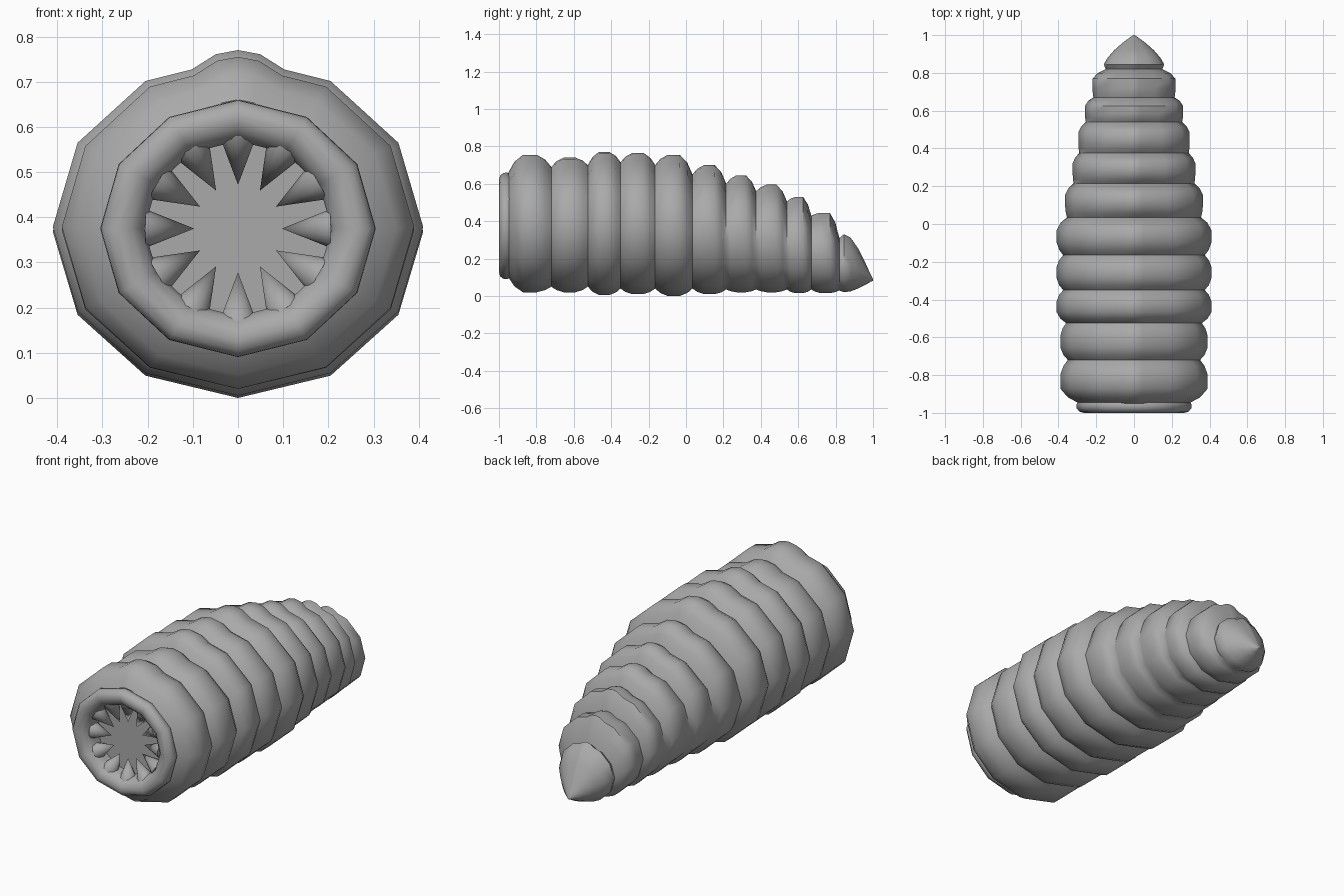
import bpy, bmesh, math
from mathutils import Matrix, Vector

cube = bpy.data.objects.get("Cube")
if cube:
    bpy.data.objects.remove(cube, do_unlink=True)

# One grey for the whole creature
grey = bpy.data.materials.new("skin_grey")
grey.use_nodes = True
grey.diffuse_color = (0.4, 0.4, 0.4, 1)
grey.node_tree.nodes["Principled BSDF"].inputs["Base Color"].default_value = (0.4, 0.4, 0.4, 1)


def finish(bm, name, angle):
    bmesh.ops.recalc_face_normals(bm, faces=bm.faces)
    mesh = bpy.data.meshes.new(name)
    bm.to_mesh(mesh)
    bm.free()
    mesh.materials.append(grey)
    obj = bpy.data.objects.new(name, mesh)
    bpy.context.collection.objects.link(obj)
    bpy.ops.object.select_all(action="DESELECT")
    obj.select_set(True)
    bpy.context.view_layer.objects.active = obj
    bpy.ops.object.shade_smooth_by_angle(angle=math.radians(angle))
    return obj


def loft(rings, name, angle, cap_first=False, cap_last=False):
    bm = bmesh.new()
    loops = [[bm.verts.new(p) for p in ring] for ring in rings]
    for a, b in zip(loops, loops[1:]):
        for i in range(len(a)):
            j = (i + 1) % len(a)
            bm.faces.new((a[i], a[j], b[j], b[i]))
    if cap_first:
        bm.faces.new(loops[0])
    if cap_last:
        bm.faces.new(loops[-1])
    return finish(bm, name, angle)


# Cross-section: twelve sides with a raised ridge along the back
half = [(math.sin(math.radians(a)), math.cos(math.radians(a))) for a in range(30, 180, 30)]
RIGHT = [(0.12, 1.025), (0.25, 0.935)] + half
SECTION = [(0, 1.05)] + RIGHT + [(0, -1)] + [(-x, z) for x, z in reversed(RIGHT)]


def body_ring(y, width, top, bottom):
    h = (top - bottom) / 2.05
    return [(x * width, y, bottom + h + z * h) for x, z in SECTION]


# Creases between segments: y, half width, top, bottom
creases = [
    (-0.95, 0.29, 0.66, 0.10), (-0.72, 0.35, 0.69, 0.05), (-0.525, 0.36, 0.70, 0.05),
    (-0.35, 0.375, 0.715, 0.04), (-0.165, 0.375, 0.70, 0.04), (0.035, 0.355, 0.65, 0.04),
    (0.215, 0.32, 0.60, 0.035), (0.375, 0.29, 0.56, 0.035), (0.54, 0.255, 0.505, 0.035),
    (0.67, 0.215, 0.43, 0.035), (0.82, 0.15, 0.31, 0.03),
]
# Fullest part of each segment: half width, top, bottom
bulges = [
    (0.39, 0.755, 0.02), (0.39, 0.74, 0.02), (0.41, 0.77, 0.005), (0.41, 0.765, 0.01),
    (0.41, 0.755, 0.0), (0.365, 0.70, 0.01), (0.325, 0.645, 0.02), (0.295, 0.595, 0.02),
    (0.26, 0.53, 0.015), (0.22, 0.445, 0.015),
]
STEPS = [(0, 0), (0.14, 0.6), (0.34, 1), (0.66, 1), (0.86, 0.6)]

rings = []
for start, end, full in zip(creases, creases[1:], bulges):
    for t, f in STEPS:
        edge = start if t < 0.5 else end
        size = [e + (b - e) * f for e, b in zip(edge[1:], full)]
        rings.append(body_ring(start[0] + (end[0] - start[0]) * t, *size))
rings.append(body_ring(*creases[-1]))

# Pointed tail
for tail in [(0.845, 0.16, 0.33, 0.02), (0.88, 0.14, 0.312, 0.025), (0.92, 0.105, 0.255, 0.04),
             (0.96, 0.06, 0.175, 0.06), (0.985, 0.025, 0.12, 0.075), (1.0, 0.004, 0.09, 0.082)]:
    rings.append(body_ring(*tail))
loft(rings, "segmented_body", 50, cap_last=True)

# Rounded mouth lip, running into the throat wall
MOUTH = Vector((0, 0, 0.375))
RX, RZ = 0.305, 0.285
TURNS = [math.radians(30 * i) for i in range(12)]


def mouth_ring(scale, y):
    return [(RX * scale * math.sin(a), y, MOUTH.z + RZ * scale * math.cos(a)) for a in TURNS]


lip = [(0.95, -0.93), (1.0, -0.955), (0.995, -0.975), (0.95, -0.993), (0.87, -1.0),
       (0.78, -0.992), (0.71, -0.972), (0.68, -0.945), (0.68, -0.9)]
loft([mouth_ring(*p) for p in lip], "mouth_lip", 50)

# Flat back of the throat
bm = bmesh.new()
bm.faces.new([bm.verts.new(p) for p in mouth_ring(0.7, -0.9)])
finish(bm, "throat", 30)

# Ring of teeth pointing to the middle of the mouth
bm = bmesh.new()
for a in TURNS:
    out = Vector((math.sin(a), 0, math.cos(a)))
    base, tip = 0.205, 0.097
    mid = MOUTH + out * (base + tip) / 2 + Vector((0, -0.935, 0))
    turn = (-out).to_track_quat("Z", "Y").to_matrix().to_4x4()
    bmesh.ops.create_cone(bm, cap_ends=True, segments=10, radius1=0.043, radius2=0,
                          depth=base - tip, matrix=Matrix.Translation(mid) @ turn)
finish(bm, "teeth", 50)
